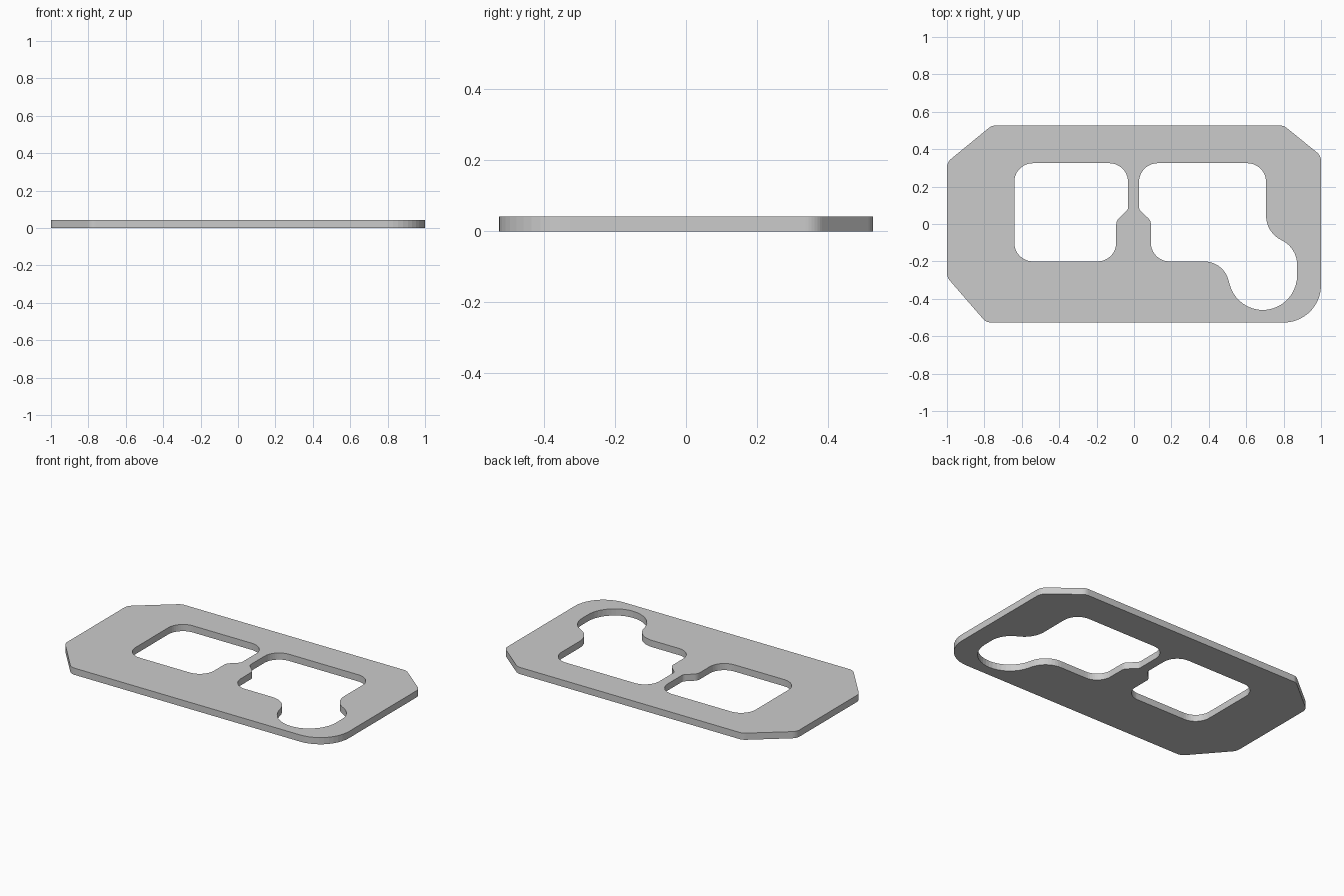
import bpy, bmesh, math
from mathutils import Vector

if "Cube" in bpy.data.objects:
    bpy.data.objects.remove(bpy.data.objects["Cube"])

THICK = 0.042


def rounded(corners):
    """Polygon of (x, y, radius) corners -> outline with filleted corners."""
    pts = []
    n = len(corners)
    for i, (x, y, r) in enumerate(corners):
        p = Vector((x, y))
        a = (Vector(corners[i - 1][:2]) - p).normalized()
        b = (Vector(corners[(i + 1) % n][:2]) - p).normalized()
        half = a.angle(b) / 2
        centre = p + (a + b).normalized() * (r / math.sin(half))
        start = p + a * (r / math.tan(half)) - centre
        end = p + b * (r / math.tan(half)) - centre
        turn = math.atan2(start.x * end.y - start.y * end.x, start.dot(end))
        steps = max(4, round(abs(turn) / math.radians(8)))
        for k in range(steps + 1):
            t = turn * k / steps
            c, s = math.cos(t), math.sin(t)
            pts.append((centre.x + start.x * c - start.y * s,
                        centre.y + start.x * s + start.y * c))
    return pts


# Outer edge: three chamfered corners and one round corner
outer = [(-1, 0.33, 0.06), (-0.76, 0.527, 0.06), (0.80, 0.527, 0.06),
         (1, 0.365, 0.06), (1, -0.527, 0.2), (-0.79, -0.527, 0.06),
         (-1, -0.285, 0.06)]

# Left window, with a step beside the narrow bridge
left_window = [(-0.64, 0.325, 0.1), (-0.032, 0.325, 0.1), (-0.032, 0.077, 0.03),
               (-0.095, 0.018, 0.045), (-0.095, -0.20, 0.1), (-0.64, -0.20, 0.1)]

# Right window, with a round lobe at its lower right
right_window = [(0.027, 0.325, 0.1), (0.706, 0.325, 0.1), (0.706, -0.045, 0.145),
                (0.872, -0.128, 0.145), (0.872, -0.46, 0.185),
                (0.546, -0.46, 0.185), (0.48, -0.20, 0.135),
                (0.09, -0.20, 0.1), (0.09, 0.018, 0.045), (0.027, 0.077, 0.03)]

# Filled, extruded 2D curve: the inner loops become openings
curve = bpy.data.curves.new("plate", 'CURVE')
curve.dimensions = '2D'
curve.fill_mode = 'BOTH'
curve.extrude = THICK / 2
for loop in (outer, left_window, right_window):
    pts = rounded(loop)
    spline = curve.splines.new('POLY')
    spline.points.add(len(pts) - 1)
    for sp, (x, y) in zip(spline.points, pts):
        sp.co = (x, y, THICK / 2, 1)
    spline.use_cyclic_u = True

plate = bpy.data.objects.new("plate", curve)
bpy.context.collection.objects.link(plate)
plate.location.z = THICK / 2
bpy.context.view_layer.objects.active = plate
plate.select_set(True)
bpy.ops.object.convert(target='MESH')

# Weld caps to walls, rest on the ground and tidy the faces
plate = bpy.context.object
plate.location.z = 0
bm = bmesh.new()
bm.from_mesh(plate.data)
bmesh.ops.remove_doubles(bm, verts=bm.verts, dist=1e-5)
low = min(v.co.z for v in bm.verts)
for v in bm.verts:
    v.co.z -= low
for f in bm.faces:
    f.smooth = False
bmesh.ops.recalc_face_normals(bm, faces=bm.faces)
bm.to_mesh(plate.data)
bm.free()
